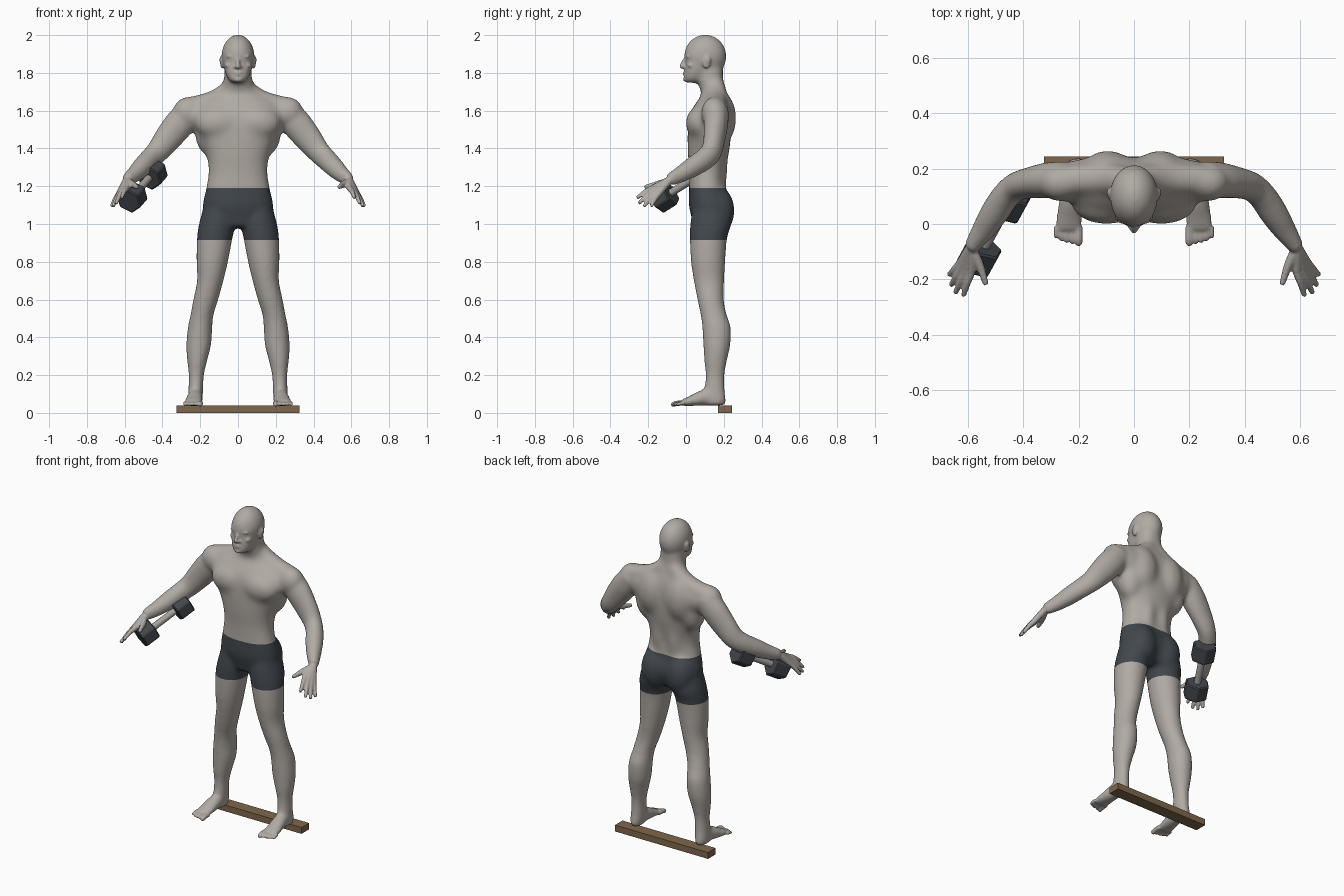
import bpy, bmesh, math
from mathutils import Vector, Matrix

cube = bpy.data.objects.get("Cube")
if cube:
    bpy.data.objects.remove(cube)


def material(name, color):
    m = bpy.data.materials.new(name)
    m.use_nodes = True
    m.diffuse_color = (*color, 1)
    m.node_tree.nodes["Principled BSDF"].inputs["Base Color"].default_value = (*color, 1)
    return m


skin = material("skin", (0.44, 0.405, 0.37))
cloth = material("dark cloth", (0.054, 0.064, 0.075))
iron = material("dark iron", (0.054, 0.063, 0.073))
steel = material("grey steel", (0.38, 0.36, 0.34))
wood = material("wood", (0.21, 0.135, 0.072))


def spline(pts, steps=4):
    """Catmull-Rom resampling of tuples."""
    out, n = [], len(pts)
    for i in range(n - 1):
        a, b, c, d = (pts[max(i - 1, 0)], pts[i], pts[i + 1], pts[min(i + 2, n - 1)])
        for k in range(steps):
            t = k / steps
            out.append([q + t / 2 * (r - p + t * (2 * p - 5 * q + 4 * r - s + t * (3 * (q - r) + s - p)))
                        for p, q, r, s in zip(a, b, c, d)])
    return out + [list(pts[-1])]


def skin_rings(bm, rings):
    """Closed shell through rings of points."""
    loops = [[bm.verts.new(p) for p in ring] for ring in rings]
    n = len(loops[0])
    for a, b in zip(loops, loops[1:]):
        for i in range(n):
            j = (i + 1) % n
            bm.faces.new((a[i], a[j], b[j], b[i]))
    bm.faces.new(loops[0][::-1])
    bm.faces.new(loops[-1])


def turn(n=24):
    return [(math.cos(math.tau * i / n), math.sin(math.tau * i / n)) for i in range(n)]


def column(bm, rows, s=1, power=1.0):
    """Upright loft; rows are z, x min, x max, y front, y back."""
    def p(v):
        return math.copysign(abs(v) ** power, v)
    skin_rings(bm, [[(s * ((a + b) / 2 + (b - a) / 2 * p(c)), (f + k) / 2 + (k - f) / 2 * p(d), z)
                     for c, d in turn()] for z, a, b, f, k in spline(rows)])


def limb(bm, rows, s=1):
    """Tube along a path; rows are x, y, z, sideways radius, upward radius."""
    rows, rings = spline(rows), []
    for i, (x, y, z, ru, rv) in enumerate(rows):
        t = Vector(rows[min(i + 1, len(rows) - 1)][:3]) - Vector(rows[max(i - 1, 0)][:3])
        u = t.cross(Vector((0, 0, 1))).normalized()
        v = u.cross(t).normalized()
        ring = [Vector((x, y, z)) + u * ru * c + v * rv * d for c, d in turn(16)]
        rings.append([(s * q.x, q.y, q.z) for q in ring])
    skin_rings(bm, rings)


def blob(bm, x, y, z, rx, ry, rz):
    m = Matrix.Translation((x, y, z)) @ Matrix.Diagonal((rx, ry, rz, 1))
    bmesh.ops.create_uvsphere(bm, u_segments=20, v_segments=14, radius=1, matrix=m)


def fuse(bm, voxel, smoothing):
    """Merge overlapping shells into one smooth mesh."""
    bmesh.ops.recalc_face_normals(bm, faces=bm.faces)
    me = bpy.data.meshes.new("athlete_body")
    bm.to_mesh(me)
    bm.free()
    ob = bpy.data.objects.new("athlete_body", me)
    bpy.context.collection.objects.link(ob)
    r = ob.modifiers.new("merge", 'REMESH')
    r.mode, r.voxel_size = 'VOXEL', voxel
    sm = ob.modifiers.new("soften", 'SMOOTH')
    sm.factor, sm.iterations = 0.5, smoothing
    dg = bpy.context.evaluated_depsgraph_get()
    result = bpy.data.meshes.new_from_object(ob.evaluated_get(dg))
    bpy.data.objects.remove(ob)
    return result


def start(mesh):
    bm = bmesh.new()
    bm.from_mesh(mesh)
    return bm


# Trunk with its muscles, heavily softened
bm = bmesh.new()
torso = [(0.98, .12, .04, .2), (1.04, .18, .028, .23), (1.10, .19, .014, .24), (1.19, .17, .016, .208),
         (1.28, .157, .016, .208), (1.36, .167, .01, .225), (1.44, .197, .008, .236), (1.52, .235, .01, .24),
         (1.59, .245, .022, .24), (1.645, .2, .055, .232), (1.68, .13, .08, .222), (1.71, .09, .078, .21),
         (1.75, .076, .058, .197), (1.84, .074, .055, .2)]
column(bm, [(z, -w, w, f, b) for z, w, f, b in torso], power=0.88)
for s in (1, -1):
    limb(bm, [(.03, .16, 1.74, .05, .042), (.12, .165, 1.67, .055, .044), (.25, .16, 1.625, .055, .05)], s)
    blob(bm, s * .265, .15, 1.59, .085, .072, .086)     # shoulder
    blob(bm, s * .18, .165, 1.58, .1, .073, .085)       # rear shoulder
    blob(bm, s * .1, .075, 1.535, .13, .078, .09)       # chest
    blob(bm, s * .095, .175, 1.56, .1, .093, .15)       # shoulder blade
    blob(bm, s * .155, .15, 1.49, .075, .08, .13)       # side of back
    blob(bm, s * .05, .16, 1.32, .05, .063, .24)        # lower back
    blob(bm, s * .088, .17, 1.07, .09, .09, .13)        # buttock
trunk = fuse(bm, 0.01, 30)

# Legs, feet, arms and head
bm = start(trunk)
for s in (1, -1):
    column(bm, [(1.08, .02, .185, .035, .225), (1.0, .014, .207, .022, .238), (.92, .03, .218, .02, .217),
                (.8, .053, .22, .026, .208), (.7, .077, .217, .041, .202), (.6, .104, .237, .06, .2),
                (.52, .129, .252, .077, .216), (.45, .136, .266, .086, .238), (.36, .142, .274, .091, .235),
                (.28, .162, .27, .096, .218), (.2, .18, .261, .103, .204), (.12, .184, .263, .096, .206),
                (.06, .188, .265, .09, .212), (.04, .195, .255, .1, .206)], s)
    limb(bm, [(.25, .16, 1.6, .068, .075), (.31, .158, 1.53, .066, .081), (.37, .15, 1.455, .058, .075),
              (.425, .135, 1.385, .053, .064), (.465, .1, 1.345, .052, .06), (.505, .04, 1.305, .052, .055),
              (.55, -.03, 1.262, .042, .045), (.592, -.09, 1.232, .028, .035)], s)
    limb(bm, [(.226, .2, .072, .028, .03), (.226, .15, .085, .036, .046), (.228, .09, .08, .042, .043),
              (.234, .03, .064, .048, .029), (.236, -.01, .055, .051, .02), (.236, -.03, .052, .049, .014)], s)
blob(bm, 0, .102, 1.888, .088, .113, .115)              # skull
head = [(1.748, .028, .0, .06), (1.764, .05, -.014, .1), (1.80, .067, -.011, .13), (1.835, .075, -.008, .15),
        (1.866, .078, -.001, .15), (1.9, .079, -.007, .15), (1.94, .066, .01, .14)]
column(bm, [(z, -w, w, f, b) for z, w, f, b in head], power=0.9)
base = fuse(bm, 0.01, 12)

# Fine parts: face, ears, hands and toes
bm = start(base)
limb(bm, [(0, .006, 1.885, .009, .01), (0, -.012, 1.857, .01, .012), (0, -.022, 1.837, .013, .012)])
blob(bm, 0, -.021, 1.833, .013, .014, .011)
blob(bm, 0, -.004, 1.802, .025, .013, .006)
blob(bm, 0, -.003, 1.791, .022, .013, .007)
blob(bm, 0, -.001, 1.766, .024, .014, .014)
for s in (1, -1):
    blob(bm, s * .014, -.009, 1.831, .01, .011, .008)   # nostril
    blob(bm, s * .034, .012, 1.887, .028, .013, .008)   # brow
    blob(bm, s * .034, .015, 1.864, .016, .011, .007)   # eyelid
    blob(bm, s * .046, .028, 1.84, .024, .022, .018)    # cheek
    blob(bm, s * .084, .108, 1.857, .011, .022, .034)   # ear
    blob(bm, s * .09, .114, 1.868, .008, .017, .022)
    wrist = (.591, -.088, 1.232)
    for knuckle, tip in (((.588, -.165, 1.195), (.617, -.26, 1.138)), ((.607, -.165, 1.182), (.646, -.25, 1.108)),
                         ((.62, -.155, 1.172), (.662, -.222, 1.093)), ((.627, -.14, 1.166), (.67, -.185, 1.092))):
        mid = [a * .5 + b * .5 for a, b in zip(knuckle, tip)]
        limb(bm, [(*wrist, .02, .02), (*knuckle, .016, .017), (*mid[:2], mid[2] + .006, .0125, .0135),
                  (*tip, .0095, .0095)], s)
    limb(bm, [(.588, -.09, 1.228, .02, .02), (.558, -.15, 1.21, .016, .018), (.535, -.22, 1.195, .01, .011)], s)
    for i in range(5):
        r = .0145 if i == 0 else .0095
        x, end = .2 + i * .0195 + (i > 0) * .003, -.066 + i * i * .0014
        limb(bm, [(x, -.01, .053, r, r), (x, end + .015, .05, r, r), (x, end, .045, r, r * .9)], s)
        blob(bm, s * x, end, .045, r, r, r * .9)
body_mesh = fuse(bm, 0.006, 2)

# Cut clean hems and colour the shorts by height
body_mesh.materials.clear()
body_mesh.materials.append(skin)
body_mesh.materials.append(cloth)
HEM, WAIST = 0.915, 1.19
bm = start(body_mesh)
for z in (HEM, WAIST):
    bmesh.ops.bisect_plane(bm, geom=bm.verts[:] + bm.edges[:] + bm.faces[:],
                           plane_co=(0, 0, z), plane_no=(0, 0, 1))
for f in bm.faces:
    c = f.calc_center_median()
    f.smooth = True
    f.material_index = int(HEM < c.z < WAIST and abs(c.x) < 0.3)
bm.to_mesh(body_mesh)
bm.free()
bpy.context.collection.objects.link(bpy.data.objects.new("athlete_body", body_mesh))

# Dumbbell in the right hand
near, far = Vector((-.56, -.115, 1.143)), Vector((-.453, .08, 1.265))
axis = (far - near).normalized()


def rod(name, center, radius, depth, sides, mat):
    bpy.ops.mesh.primitive_cylinder_add(vertices=sides, radius=radius, depth=depth, location=center,
                                        rotation=axis.to_track_quat('Z', 'Y').to_euler())
    ob = bpy.context.object
    ob.name = name
    ob.data.materials.append(mat)
    return ob


for name, c in (("dumbbell_front_weight", near), ("dumbbell_rear_weight", far)):
    w = rod(name, c, .073, .095, 6, iron)
    b = w.modifiers.new("edge", 'BEVEL')
    b.width, b.segments = .006, 1
handle = rod("dumbbell_handle", (near + far) / 2, .02, (far - near).length, 20, steel)
bpy.ops.object.shade_smooth_by_angle()

# Board under the heels
bpy.ops.mesh.primitive_cube_add(size=1, location=(0, .207, .02))
board = bpy.context.object
board.name = "heel_board"
board.scale = (.65, .075, .04)
board.data.materials.append(wood)
